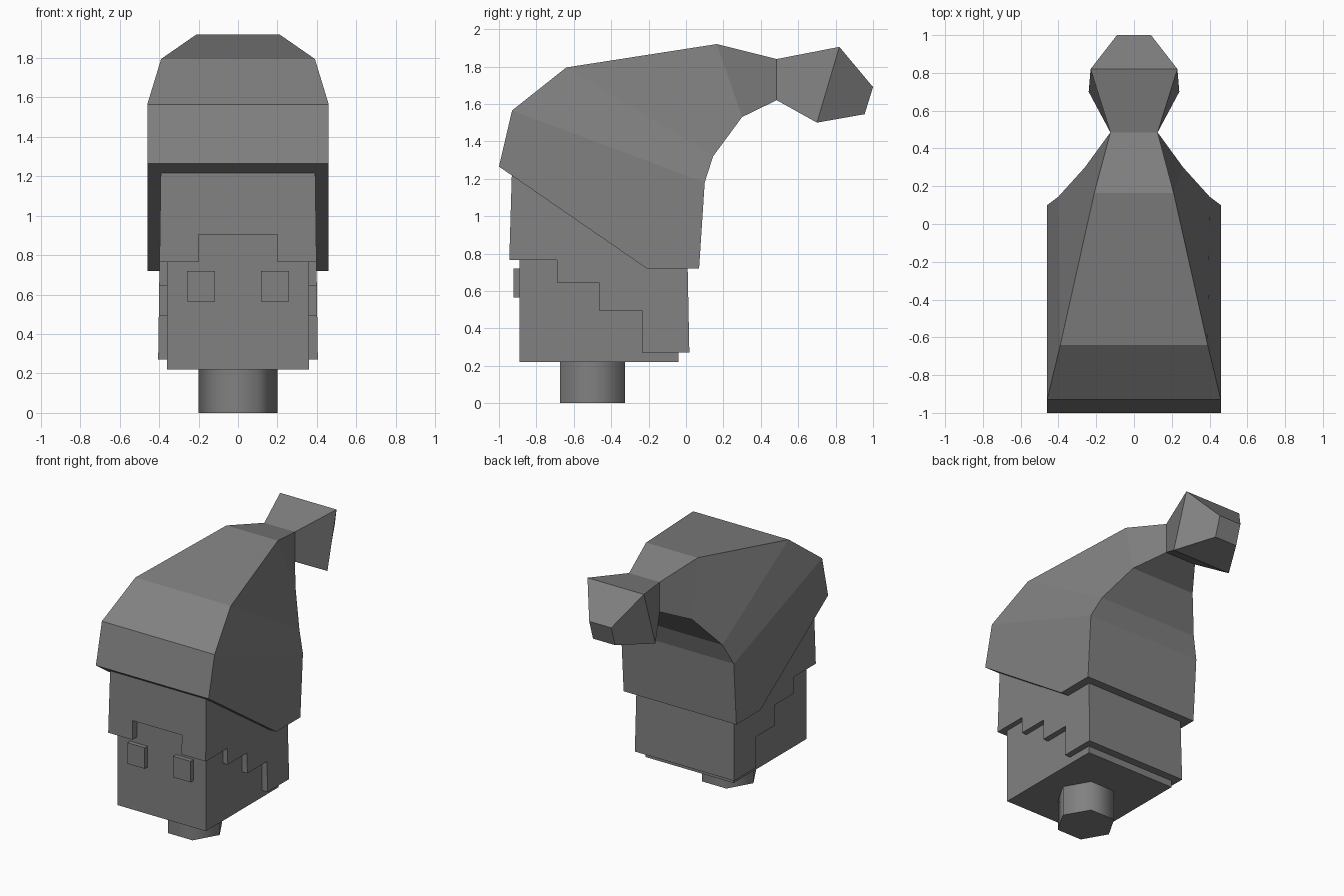
import bpy
import bmesh
import math
from mathutils import Matrix

if "Cube" in bpy.data.objects:
    bpy.data.objects.remove(bpy.data.objects["Cube"])

grey = bpy.data.materials.new("plain_grey")
grey.use_nodes = True
COLOUR = (0.22, 0.22, 0.22, 1.0)
grey.diffuse_color = COLOUR
grey.node_tree.nodes["Principled BSDF"].inputs["Base Color"].default_value = COLOUR


def finish(name, bm):
    bmesh.ops.recalc_face_normals(bm, faces=bm.faces)
    mesh = bpy.data.meshes.new(name)
    bm.to_mesh(mesh)
    bm.free()
    mesh.materials.append(grey)
    obj = bpy.data.objects.new(name, mesh)
    bpy.context.collection.objects.link(obj)
    return obj


def box(name, x0, x1, y0, y1, z0, z1):
    bm = bmesh.new()
    size = Matrix.Diagonal((x1 - x0, y1 - y0, z1 - z0, 1))
    place = Matrix.Translation(((x0 + x1) / 2, (y0 + y1) / 2, (z0 + z1) / 2))
    bmesh.ops.create_cube(bm, size=1, matrix=place @ size)
    return finish(name, bm)


def prism(name, near, far, adjust):
    """Solid between two matching outlines, with a final tweak per vertex."""
    bm = bmesh.new()
    a = [bm.verts.new(p) for p in near]
    b = [bm.verts.new(p) for p in far]
    bm.faces.new(a)
    bm.faces.new(b)
    for i in range(len(a)):
        j = (i + 1) % len(a)
        bm.faces.new((a[i], a[j], b[j], b[i]))
    for v in bm.verts:
        adjust(v.co)
    return finish(name, bm)


def loft(bm, sections):
    """Skin four-sided sections: (front/top y, z, half width, back/bottom y, z, half width)."""
    rings = []
    for y0, z0, w0, y1, z1, w1 in sections:
        rings.append([bm.verts.new(p) for p in
                      ((-w0, y0, z0), (w0, y0, z0), (w1, y1, z1), (-w1, y1, z1))])
    for a, b in zip(rings, rings[1:]):
        for i in range(4):
            j = (i + 1) % 4
            bm.faces.new((a[i], a[j], b[j], b[i]))
    return rings


# Neck: smooth six-sided post
bm = bmesh.new()
bmesh.ops.create_cone(bm, cap_ends=True, segments=6, radius1=0.2, radius2=0.2, depth=0.26,
                      matrix=Matrix.Translation((0, -0.5, 0.13)) @ Matrix.Rotation(math.pi / 2, 4, 'Z'))
neck = finish("neck", bm)
bpy.context.view_layer.objects.active = neck
neck.select_set(True)
bpy.ops.object.shade_smooth_by_angle(angle=math.radians(65))
neck.select_set(False)

# Head and eyes
box("head", -0.36, 0.36, -0.89, -0.04, 0.22, 1.1)
for side, s in (("left", 1), ("right", -1)):
    box(side + "_eye", s * 0.187 - 0.071, s * 0.187 + 0.071, -0.922, -0.87, 0.565, 0.72)


# Hair: stepped side outline, narrowing slightly upwards
def taper(co):
    co.x *= 1 - 0.035 * (co.z - 0.27)
    if co.y > 0:
        co.y -= 0.02 * (co.z - 0.27)


steps = [(-0.88, 0.765), (-0.69, 0.765), (-0.69, 0.645), (-0.465, 0.645), (-0.465, 0.495),
         (-0.235, 0.495), (-0.235, 0.27), (0.018, 0.27), (0.018, 1.1), (-0.88, 1.25)]
prism("hair", [(-0.405, y, z) for y, z in steps], [(0.405, y, z) for y, z in steps], taper)


# Fringe: front slab with a notch above the eyes
def lean(co):
    taper(co)
    if co.y < -0.9:
        co.y += 0.03 * (co.z - 0.765)


fringe = [(-0.405, 0.765), (-0.205, 0.765), (-0.205, 0.905), (0.205, 0.905),
          (0.205, 0.765), (0.405, 0.765), (0.405, 1.25), (-0.405, 1.25)]
prism("fringe", [(x, -0.945, z) for x, z in fringe], [(x, -0.88, z) for x, z in fringe], lean)

# Hat: drooping cone swept backwards
tip = (0.485, 1.84, 0.125, 0.485, 1.62, 0.125)
bm = bmesh.new()
rim = loft(bm, [
    (-1.0, 1.265, 0.46, 0.07, 0.72, 0.46),
    (-0.93, 1.565, 0.46, 0.10, 1.18, 0.46),
    (-0.64, 1.795, 0.39, 0.145, 1.32, 0.40),
    (0.165, 1.92, 0.21, 0.30, 1.53, 0.26),
    tip])[0]
low = [bm.verts.new((x, -0.21, 0.72)) for x in (-0.46, 0.46)]
bm.faces.new((rim[0], rim[1], low[1], low[0]))
bm.faces.new((low[0], low[1], rim[2], rim[3]))
bm.faces.new((rim[0], low[0], rim[3]))
bm.faces.new((rim[1], rim[2], low[1]))
finish("hat", bm)

# Bobble on the end of the hat
bm = bmesh.new()
end = loft(bm, [tip,
                (0.82, 1.905, 0.23, 0.70, 1.50, 0.24),
                (1.0, 1.69, 0.09, 0.955, 1.545, 0.09)])[-1]
bm.faces.new(end)
finish("hat_bobble", bm)
